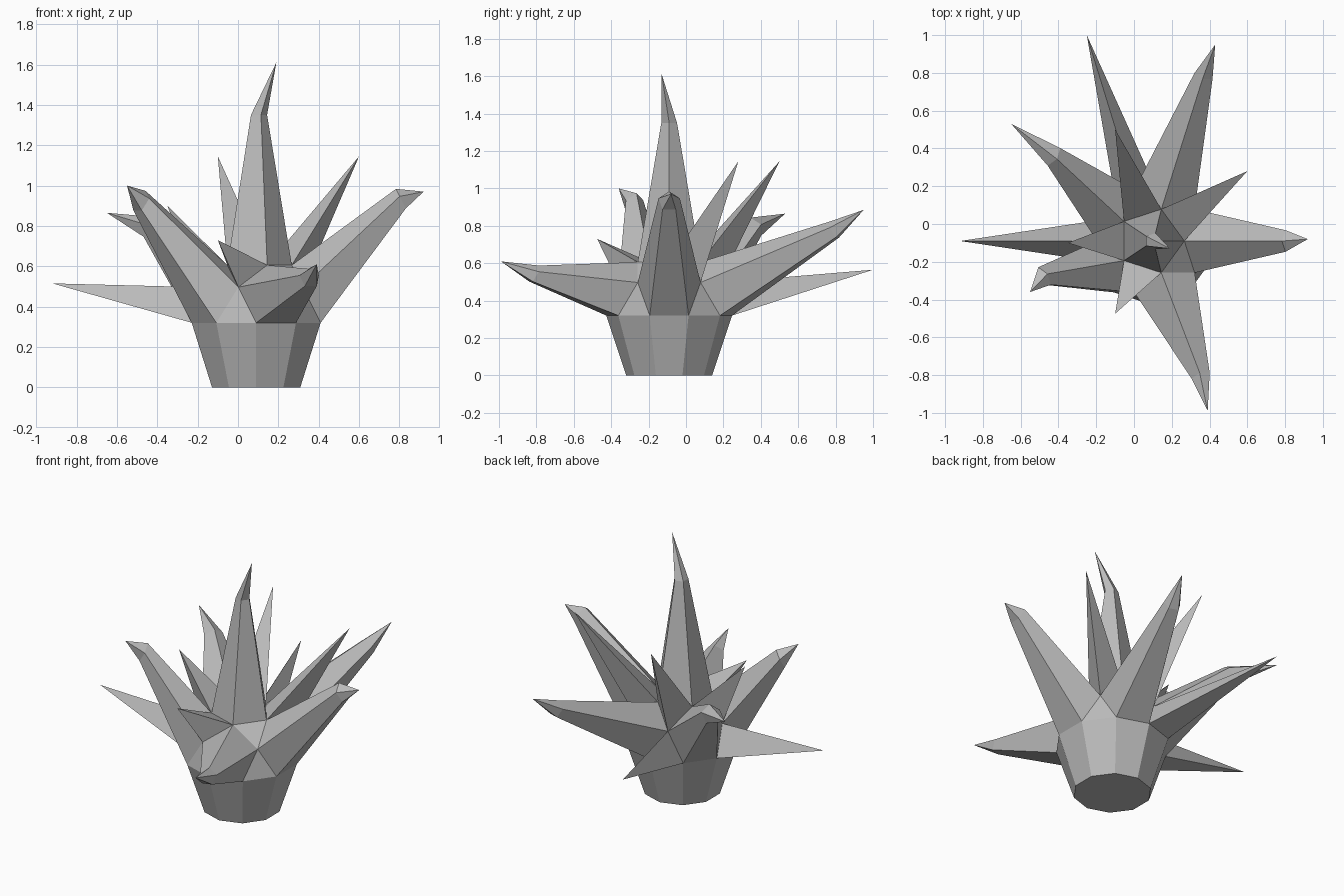
import bpy
import bmesh
from math import cos, sin, radians
from mathutils import Vector, Matrix

cube = bpy.data.objects.get("Cube")
if cube:
    bpy.data.objects.remove(cube, do_unlink=True)

CENTRE = Vector((0.09, -0.09, 0.32))
RADIUS = 0.336
FOOT_RADIUS = 0.23

grey = bpy.data.materials.new("stone_grey")
grey.use_nodes = True
colour = (0.5, 0.5, 0.5, 1)
grey.diffuse_color = colour
grey.node_tree.nodes["Principled BSDF"].inputs["Base Color"].default_value = colour


def direction(azimuth, elevation):
    a, e = radians(azimuth), radians(elevation)
    return Vector((cos(a) * cos(e), sin(a) * cos(e), sin(e)))


def facing(faces, azimuth, elevation):
    d = direction(azimuth, elevation)
    return max(faces, key=lambda f: f.normal.dot(d))


def point_spike(bm, face, tip):
    """Pull a face out to a single point."""
    centre = bmesh.ops.poke(bm, faces=[face])["verts"][0]
    centre.co = tip


def bent_spike(bm, face, mid, tip, scale):
    """Extrude a face to a small section at mid, then to a point."""
    end = bmesh.ops.extrude_discrete_faces(bm, faces=[face])["faces"][0]
    middle = end.calc_center_median()
    for v in end.verts:
        v.co = Vector(mid) + (v.co - middle) * scale
    point_spike(bm, end, tip)


# Faceted dome: upper half of an icosphere
bm = bmesh.new()
bmesh.ops.create_icosphere(bm, subdivisions=2, radius=RADIUS)
bmesh.ops.delete(bm, geom=[v for v in bm.verts if v.co.z < -0.01], context='VERTS')

# Pentagon seats for the six large spikes
seats = [direction(72 * k, 26.57) for k in range(5)] + [Vector((0, 0, 1))]
hubs = [max(bm.verts, key=lambda v: v.co.normalized().dot(d)) for d in seats]
bmesh.ops.dissolve_verts(bm, verts=hubs)

# Tapered foot below the equator
rim = [e for e in bm.edges if e.is_boundary]
foot = bmesh.ops.extrude_edge_only(bm, edges=rim)["geom"]
for v in (g for g in foot if isinstance(g, bmesh.types.BMVert)):
    v.co.x *= FOOT_RADIUS / RADIUS
    v.co.y *= FOOT_RADIUS / RADIUS
    v.co.z = -CENTRE.z
bmesh.ops.holes_fill(bm, edges=[e for e in bm.edges if e.is_boundary], sides=0)
bmesh.ops.recalc_face_normals(bm, faces=bm.faces[:])
bmesh.ops.transform(bm, matrix=Matrix.Translation(CENTRE), verts=bm.verts[:])
bm.normal_update()

# Large five-sided spikes: azimuth, elevation, section centre, tip, section scale
large = [
    (0, 26.57, (0.81, -0.09, 0.93), (0.92, -0.08, 0.97), 0.34),
    (72, 26.57, (0.37, 0.79, 0.775), (0.43, 0.95, 0.885), 0.3),
    (144, 26.57, (-0.43, 0.36, 0.79), (-0.65, 0.53, 0.865), 0.34),
    (216, 26.57, (-0.48, -0.28, 0.92), (-0.55, -0.36, 1.0), 0.34),
    (288, 26.57, (0.355, -0.81, 0.54), (0.39, -0.99, 0.61), 0.3),
    (0, 90, (0.1, -0.09, 1.35), (0.19, -0.13, 1.61), 0.25),
]
# Thin three-sided spikes: azimuth, elevation, tip
thin = [
    (36, 52.6, (0.6, 0.28, 1.145)),
    (108, 52.6, (-0.1, 0.5, 1.145)),
    (180, 52.6, (-0.35, -0.1, 0.9)),
    (252, 52.6, (-0.1, -0.475, 0.73)),
    (108, 10.8, (-0.25, 1.0, 0.565)),
    (180, 10.8, (-0.92, -0.09, 0.515)),
]
pentagons = [f for f in bm.faces if len(f.verts) == 5]
triangles = [f for f in bm.faces if len(f.verts) == 3]
large_jobs = [(facing(pentagons, a, e), m, t, s) for a, e, m, t, s in large]
thin_jobs = [(facing(triangles, a, e), t) for a, e, t in thin]
for job in large_jobs:
    bent_spike(bm, *job)
for job in thin_jobs:
    point_spike(bm, *job)
bmesh.ops.recalc_face_normals(bm, faces=bm.faces[:])

mesh = bpy.data.meshes.new("spiky_cluster")
bm.to_mesh(mesh)
bm.free()
mesh.materials.append(grey)
cluster = bpy.data.objects.new("spiky_cluster", mesh)
bpy.context.collection.objects.link(cluster)
